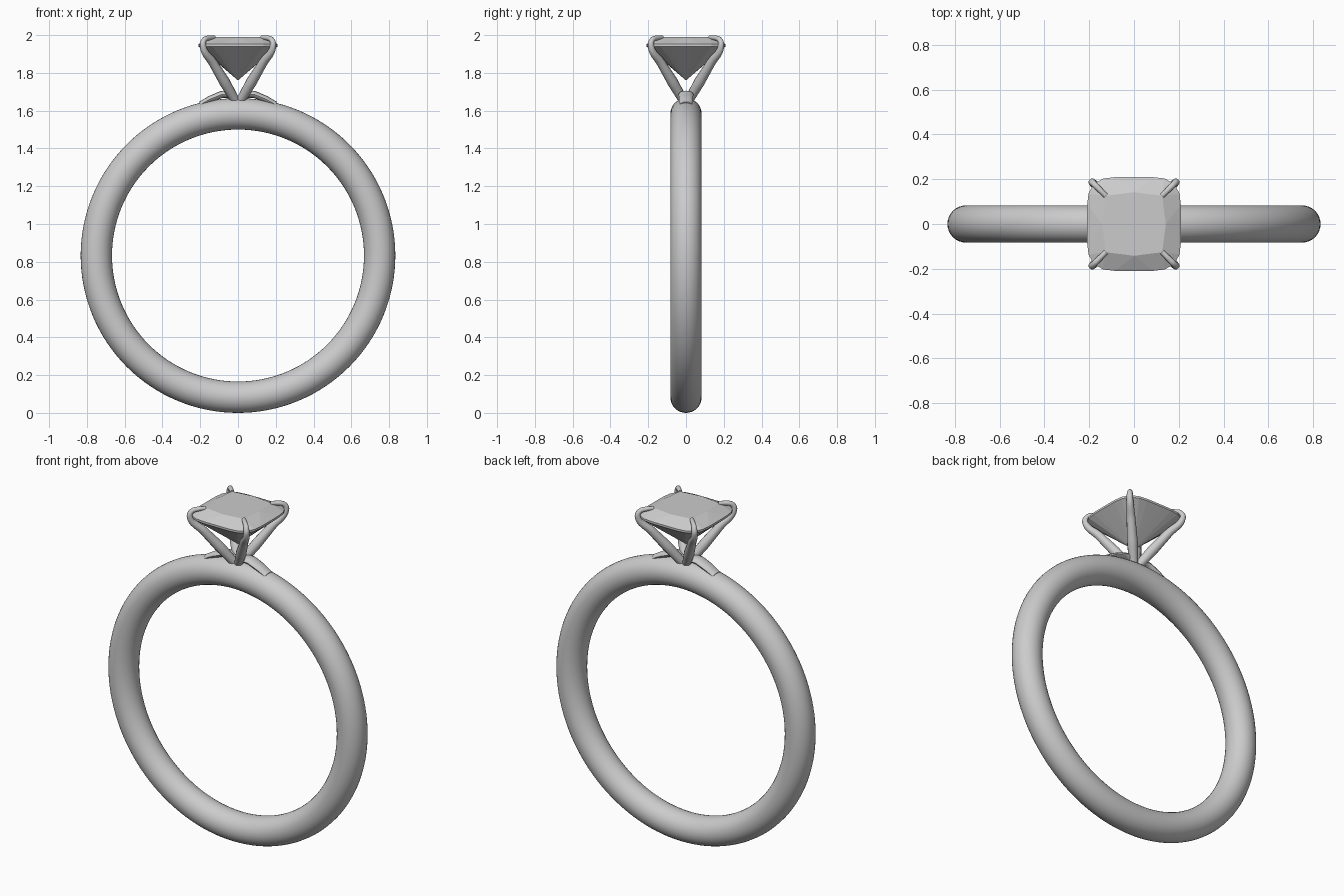
import bpy, bmesh, math
from mathutils import Vector

cube = bpy.data.objects.get("Cube")
if cube:
    bpy.data.objects.remove(cube, do_unlink=True)

metal = bpy.data.materials.new("light grey")
metal.use_nodes = True
grey = (0.6, 0.6, 0.6, 1)
metal.diffuse_color = grey
metal.node_tree.nodes["Principled BSDF"].inputs["Base Color"].default_value = grey


def activate(ob):
    bpy.ops.object.select_all(action="DESELECT")
    ob.select_set(True)
    bpy.context.view_layer.objects.active = ob


def tube(name, points, radii, width=1):
    """Rounded rod along a smooth path, widened along y, made into a mesh."""
    cu = bpy.data.curves.new(name, "CURVE")
    cu.dimensions = "3D"
    cu.bevel_depth = 1
    cu.bevel_resolution = 4
    cu.use_fill_caps = True
    cu.resolution_u = 8
    sp = cu.splines.new("BEZIER")
    sp.bezier_points.add(len(points) - 1)
    for bp, co, r in zip(sp.bezier_points, points, radii):
        bp.co = co
        bp.radius = r
        bp.handle_left_type = bp.handle_right_type = "AUTO"
    ob = bpy.data.objects.new(name, cu)
    bpy.context.collection.objects.link(ob)
    ob.scale.y = width
    activate(ob)
    bpy.ops.object.convert(target="MESH")
    ob = bpy.context.object
    ob.data.materials.clear()
    ob.data.materials.append(metal)
    bpy.ops.object.transform_apply(location=False, rotation=False, scale=True)
    bpy.ops.object.shade_smooth_by_angle(angle=math.radians(50))
    return ob


# Band
bpy.ops.mesh.primitive_torus_add(major_radius=0.75, minor_radius=0.083,
                                 major_segments=128, minor_segments=32,
                                 location=(0, 0, 0.833), rotation=(math.pi / 2, 0, 0))
band = bpy.context.object
band.name = "band"
band.data.materials.append(metal)
bpy.ops.object.shade_smooth()

# Shoulder strips lying on the band
for side, label in ((1, "left"), (-1, "right")):
    path = [(side * x, 0, z) for x, z in
            ((0.2, 1.632), (0.13, 1.668), (0.06, 1.686), (0, 1.65))]
    tube(label + "_shoulder", path, (0.016, 0.018, 0.019, 0.016), 2.1)

# Four tapered prongs that hook over the stone's corners
profile = ((0.012, 1.65), (0.07, 1.75), (0.13, 1.85), (0.186, 1.945),
           (0.178, 1.975), (0.155, 1.985), (0.125, 1.987))
for sx, lx in ((1, "left"), (-1, "right")):
    for sy, ly in ((-1, "front"), (1, "back")):
        tube(f"{ly}_{lx}_prong", [(sx * d, sy * d, z) for d, z in profile],
             (0.024, 0.029, 0.024, 0.017, 0.014, 0.013, 0.011))

# Cushion-cut stone
bm = bmesh.new()
N = 32


def cushion(angle, half, power=4.5):
    c, s = math.cos(angle), math.sin(angle)
    return half / (abs(c) ** power + abs(s) ** power) ** (1 / power)


def ring(count, z, radius):
    out = []
    for i in range(count):
        a = math.tau * i / count
        r = radius(a)
        out.append(bm.verts.new((r * math.cos(a), r * math.sin(a), z)))
    return out


lower = ring(N, 1.94, lambda a: cushion(a, 0.21))
upper = ring(N, 1.952, lambda a: cushion(a, 0.21))
table = ring(8, 1.99, lambda a: 0.142 + 0.036 * math.sin(2 * a) ** 2)
culet = bm.verts.new((0, 0, 1.76))
bm.faces.new(table)
for i in range(N):
    j = (i + 1) % N
    bm.faces.new((lower[i], lower[j], upper[j], upper[i]))
    bm.faces.new((lower[j], lower[i], culet))
# Crown: a fan from each table corner and a star facet on each table edge
for k in range(8):
    mid = 4 * k + 2
    for i in range(mid - 4, mid):
        bm.faces.new((upper[i % N], upper[(i + 1) % N], table[k]))
    bm.faces.new((table[k], upper[mid], table[(k + 1) % 8]))
bmesh.ops.recalc_face_normals(bm, faces=bm.faces)
me = bpy.data.meshes.new("stone")
bm.to_mesh(me)
bm.free()
me.materials.append(metal)
stone = bpy.data.objects.new("stone", me)
bpy.context.collection.objects.link(stone)
